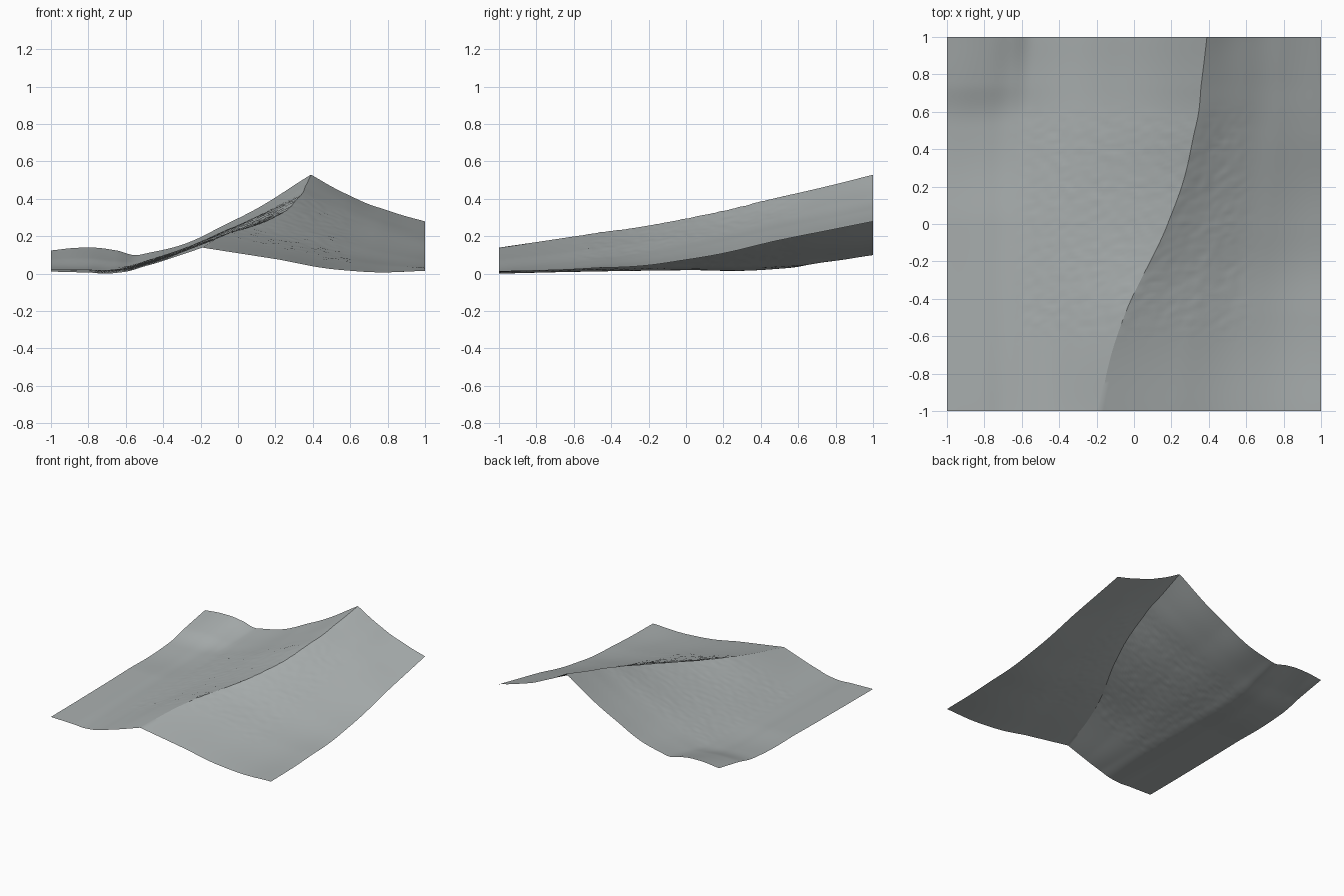
import bpy
import bmesh
from mathutils import Vector, noise

default_cube = bpy.data.objects.get("Cube")
if default_cube:
    bpy.data.objects.remove(default_cube, do_unlink=True)

LEFT_STEPS, RIGHT_STEPS, DEPTH_STEPS = 64, 48, 100


def smooth_curve(knots, values, at):
    """Cubic curve through the values, with slopes taken from the neighbours."""
    last = len(knots) - 1
    i = 0
    while i < last - 1 and at > knots[i + 1]:
        i += 1

    def slope(k):
        low, high = max(k - 1, 0), min(k + 1, last)
        return (values[high] - values[low]) / (knots[high] - knots[low])

    width = knots[i + 1] - knots[i]
    t = (at - knots[i]) / width
    start = values[i] + t * width * slope(i)
    end = values[i + 1] - (1 - t) * width * slope(i + 1)
    blend = t * t * (3 - 2 * t)
    return start * (1 - blend) + end * blend


# Cross-sections from front to back: depth, ridge x, then heights
# of the left slope (ending at the ridge) and of the right slope
sections = [
    (-1.0, -.19, (.012, .007, .005, .04, .088, .14), (.078, .016, .015)),
    (-.5, -.055, (.015, .014, .018, .047, .13, .215), (.135, .06, .03)),
    (0.0, .18, (.022, .022, .025, .057, .17, .295), (.205, .13, .075)),
    (.5, .325, (.032, .03, .033, .065, .22, .41), (.31, .24, .18)),
    (.75, .36, (.08, .085, .07, .08, .24, .467), (.37, .29, .23)),
    (1.0, .39, (.125, .14, .125, .107, .27, .53), (.42, .34, .28)),
]
depths = [s[0] for s in sections]
ridge_xs = [s[1] for s in sections]
left_columns = list(zip(*[s[2] for s in sections]))
right_columns = list(zip(*[s[2][-1:] + s[3] for s in sections]))


def rough(x, y):
    """Fine rocky relief, fading out away from the middle of the ridge."""
    edge = max(abs(x), abs(y))
    fade = max(0, min(1, (.65 - edge) * 8))
    fine = noise.noise(Vector((x * 22, y * 34, 0)))
    return .003 * fade * fine


# Hillside: a sheet lofted through the sections, with an edge loop on the ridge
bm = bmesh.new()
rows = []
for j in range(DEPTH_STEPS + 1):
    y = 2 * j / DEPTH_STEPS - 1
    ridge = smooth_curve(depths, ridge_xs, y)
    left_z = [smooth_curve(depths, c, y) for c in left_columns]
    right_z = [smooth_curve(depths, c, y) for c in right_columns]
    left_x = [-1, -.8, -.65, -.5, (ridge - .5) / 2, ridge]
    right_x = [ridge + (1 - ridge) * k / 3 for k in range(4)]
    points = []
    for i in range(LEFT_STEPS):
        x = -1 + (ridge + 1) * i / LEFT_STEPS
        points.append((x, smooth_curve(left_x, left_z, x)))
    for i in range(RIGHT_STEPS + 1):
        x = ridge + (1 - ridge) * i / RIGHT_STEPS
        points.append((x, smooth_curve(right_x, right_z, x)))
    rows.append([bm.verts.new((x, y, z + rough(x, y))) for x, z in points])

for near, far in zip(rows, rows[1:]):
    for i in range(len(near) - 1):
        bm.faces.new((near[i], near[i + 1], far[i + 1], far[i]))

# Stand the lowest point on the ground
lowest = min(v.co.z for v in bm.verts)
bmesh.ops.translate(bm, verts=bm.verts, vec=(0, 0, -lowest))

mesh = bpy.data.meshes.new("hillside")
bm.to_mesh(mesh)
bm.free()
hillside = bpy.data.objects.new("hillside", mesh)
bpy.context.collection.objects.link(hillside)

# Plain grey stone
stone = bpy.data.materials.new("grey stone")
stone.use_nodes = True
colour = (.40, .43, .43, 1)
stone.diffuse_color = colour
stone.node_tree.nodes["Principled BSDF"].inputs["Base Color"].default_value = colour
mesh.materials.append(stone)

bpy.context.view_layer.objects.active = hillside
hillside.select_set(True)
bpy.ops.object.shade_smooth_by_angle()
